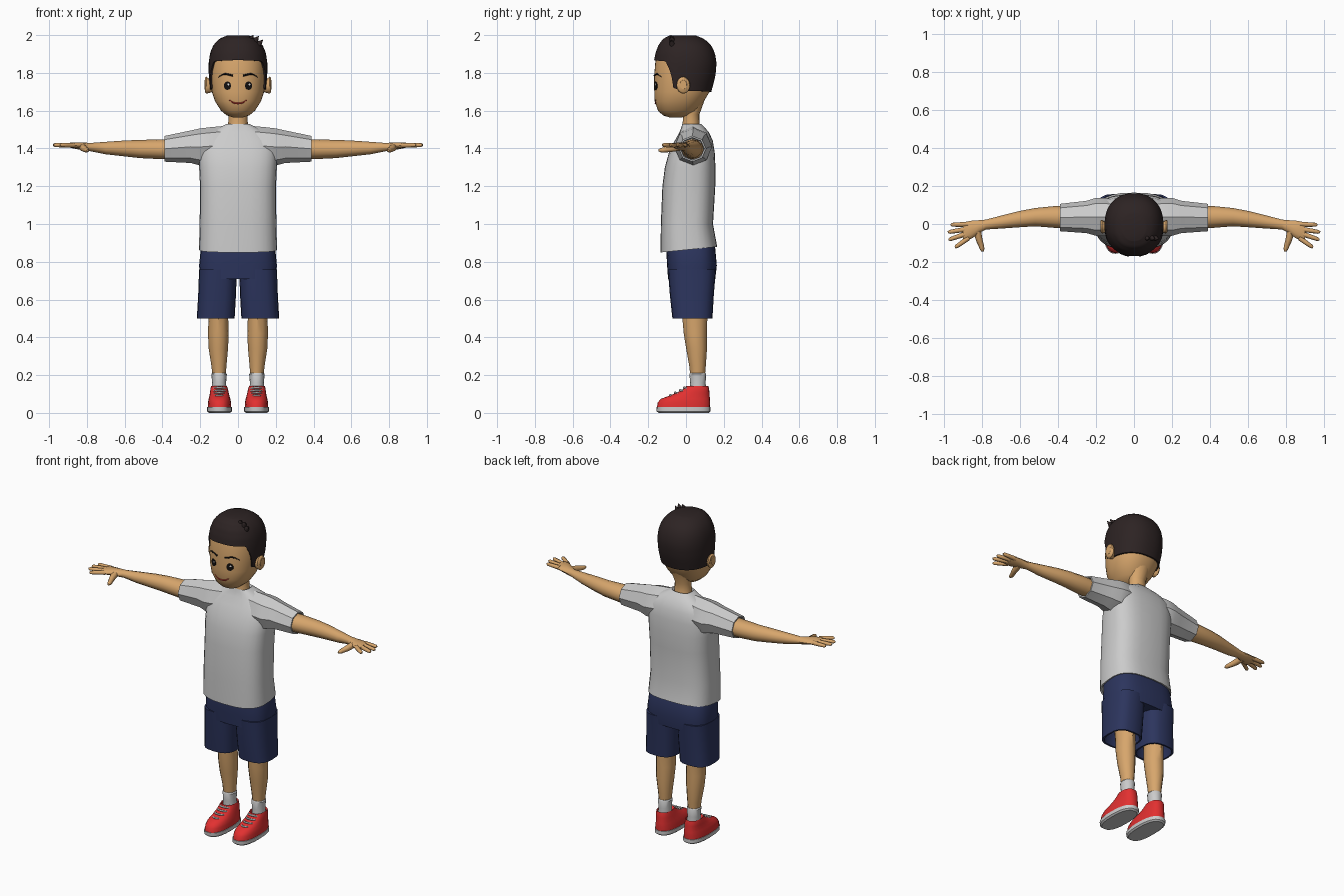
import bpy, bmesh, math
from mathutils import Vector


def material(name, r, g, b):
    m = bpy.data.materials.new(name)
    m.diffuse_color = (r, g, b, 1)
    return m


SKIN = material("skin", 0.68, 0.38, 0.15)
HAIR = material("dark hair", 0.026, 0.017, 0.017)
SHIRT = material("light grey cloth", 0.6, 0.6, 0.6)
NAVY = material("navy cloth", 0.025, 0.035, 0.11)
RED = material("red shoe", 0.76, 0.03, 0.03)
GREY = material("lace grey", 0.36, 0.36, 0.36)
BLACK = material("black", 0.006, 0.005, 0.005)
WHITE = material("white", 0.85, 0.85, 0.85)
LIP = material("lip red", 0.55, 0.04, 0.03)


def spow(v, e):
    return math.copysign(abs(v) ** (2 / e), v)


def skin_rings(name, rings, mat, mirror=False, angle=35):
    """Mesh from equal-length rings of points, capped at both ends."""
    bm = bmesh.new()
    rows = [[bm.verts.new(p) for p in r] for r in rings]
    n = len(rows[0])
    for a, b in zip(rows, rows[1:]):
        for i in range(n):
            j = (i + 1) % n
            bm.faces.new((a[i], a[j], b[j], b[i]))
    bm.faces.new(rows[0])
    bm.faces.new(rows[-1])
    bmesh.ops.recalc_face_normals(bm, faces=bm.faces)
    me = bpy.data.meshes.new(name)
    bm.to_mesh(me)
    bm.free()
    me.materials.append(mat)
    ob = bpy.data.objects.new(name, me)
    bpy.context.collection.objects.link(ob)
    bpy.ops.object.select_all(action='DESELECT')
    bpy.context.view_layer.objects.active = ob
    ob.select_set(True)
    bpy.ops.object.shade_smooth_by_angle(angle=math.radians(angle))
    if mirror:
        mod = ob.modifiers.new("Mirror", 'MIRROR')
        mod.use_mirror_merge = False
    return ob


def loft(name, secs, mat, n=16, e=2.0, axis='z', **kw):
    """secs: (position on axis, centre a, centre b, radius a, radius b)."""
    rings = []
    for p, ca, cb, ra, rb in secs:
        ring = []
        for i in range(n):
            t = 2 * math.pi * i / n
            a, b = ca + ra * spow(math.cos(t), e), cb + rb * spow(math.sin(t), e)
            ring.append((a, b, p) if axis == 'z' else (p, a, b))
        rings.append(ring)
    return skin_rings(name, rings, mat, **kw)


def span(z, front, back, rx, cx=0.0):
    return (z, cx, (front + back) / 2, rx, (back - front) / 2)


def tube(name, pts, r, mat, taper=None, smooth=True):
    cu = bpy.data.curves.new(name, 'CURVE')
    cu.dimensions = '3D'
    cu.bevel_depth, cu.bevel_resolution, cu.use_fill_caps = r, 2, True
    cu.resolution_u = 6
    sp = cu.splines.new('NURBS' if smooth else 'POLY')
    sp.points.add(len(pts) - 1)
    for i, p in enumerate(pts):
        sp.points[i].co = (*p, 1)
        sp.points[i].radius = taper[i] if taper else 1
    if smooth:
        sp.order_u, sp.use_endpoint_u = 3, True
    cu.materials.append(mat)
    ob = bpy.data.objects.new(name, cu)
    bpy.context.collection.objects.link(ob)


# Head outline: z, front y, back y, half width
HEAD = [(1.565, -.09, -.02, .03), (1.575, -.122, .02, .06), (1.6, -.148, .06, .09),
        (1.65, -.166, .095, .122), (1.7, -.168, .125, .138), (1.78, -.169, .147, .146),
        (1.85, -.163, .153, .146), (1.9, -.153, .143, .138), (1.94, -.137, .122, .12),
        (1.97, -.112, .085, .09), (1.985, -.08, .045, .05)]
E = 2.25


def interp(table, x):
    for a, b in zip(table, table[1:]):
        if x <= b[0]:
            f = max(0, (x - a[0]) / (b[0] - a[0]))
            return [p + (q - p) * f for p, q in zip(a[1:], b[1:])]
    return table[-1][1:]


def head_point(z, t, off):
    f, b, rx = interp(HEAD, z)
    return [(rx + off) * spow(math.sin(t), E),
            (f + b) / 2 - ((b - f) / 2 + off) * spow(math.cos(t), E), z]


def on_face(x, z, off=0.002):
    f, b, rx = interp(HEAD, z)
    return (x, (f + b) / 2 - (b - f) / 2 * (1 - abs(x / rx) ** E) ** (1 / E) - off, z)


loft("head", [span(*h) for h in HEAD[:9]], SKIN, n=40, e=E, angle=60)
loft("neck", [(1.48, 0, .03, .058, .055), (1.53, 0, .027, .052, .045),
              (1.58, 0, .028, .05, .043), (1.66, 0, .04, .07, .06)], SKIN)

# Hair shell follows the head above a hairline that varies with the angle from the front
LINE = [(0, 1.868), (54, 1.862), (68, 1.8), (75, 1.72), (95, 1.705), (180, 1.70)]
N, rows = 72, []
for k in range(-1, 15):
    u = 1 - (1 - max(k, 0) / 14) ** 1.6
    ring = []
    for i in range(N):
        t = 2 * math.pi * i / N
        low = interp(LINE, math.degrees(min(t, 2 * math.pi - t)))[0]
        p = head_point(low + (1.985 - low) * u, t, -.012 if k < 0 else .009)
        p[2] += .012 * u
        ring.append(p)
    rows.append(ring)
skin_rings("hair", rows, HAIR, angle=50)
for x, dx, z in ((.06, .02, 2.0), (.085, .025, 1.995), (.1, .032, 1.975)):
    tube("hair_spike", [(x, -.07, z - .04), (x + dx * .5, -.075, z - .015), (x + dx, -.08, z)],
         .018, HAIR, [1, .7, .05], False)

# Ears
loft("ear", [(.13, -.02, 1.73, .02, .028), (.15, -.018, 1.73, .026, .036),
             (.168, -.014, 1.735, .036, .045), (.176, -.012, 1.737, .03, .038)],
     SKIN, axis='x', mirror=True, angle=60)
loft("ear_hollow", [(.174, -.014, 1.738, .02, .026), (.177, -.014, 1.738, .018, .024)],
     SKIN, axis='x', mirror=True)


# Face plates
def disc(name, cx, cz, rx, rz, off, mat):
    rings = [[on_face(cx + rx * math.cos(i * math.pi / 10), cz + rz * math.sin(i * math.pi / 10), o)
              for i in range(20)] for o in (-.002, off)]
    skin_rings(name, rings, mat)


for s in (1, -1):
    disc("eye", s * .056, 1.732, .019, .022, .003, BLACK)
    disc("eye_glint", s * .056 + .005, 1.739, .005, .005, .0045, WHITE)
    brow = [(.026, 1.785), (.055, 1.793), (.08, 1.795), (.105, 1.776)]
    tube("eyebrow", [on_face(s * x, z, 0) for x, z in brow], .005, BLACK, [1, 1, .9, .3])
tube("mouth", [on_face(x, z, 0) for x, z in
               ((-.047, 1.658), (-.03, 1.643), (0, 1.637), (.03, 1.643), (.047, 1.658))],
     .004, LIP, [.5, 1, 1.2, 1, .5])

# Shirt body with a hem that is lower at the front, and sleeves
shirt = loft("shirt", [span(.92, -.1, .14, .18), span(.866, -.125, .155, .197),
                       span(.863, -.135, .165, .207), span(1.0, -.133, .143, .203),
                       span(1.2, -.125, .155, .201), span(1.3, -.112, .156, .206),
                       span(1.38, -.09, .152, .208), span(1.44, -.06, .142, .195),
                       span(1.485, -.035, .122, .15), span(1.51, -.025, .1, .1),
                       span(1.53, -.02, .08, .06), span(1.515, -.012, .07, .05)],
             SHIRT, n=28, e=2.8)
for v in shirt.data.vertices:
    if v.co.z < .9:
        v.co.z += .1 * v.co.y
loft("sleeve", [(.06, .035, 1.42, .08, .1), (.15, .038, 1.412, .1, .1),
                (.2, .038, 1.408, .1, .098), (.25, .037, 1.409, .085, .086),
                (.39, .034, 1.398, .072, .068), (.39, .034, 1.398, .064, .06),
                (.36, .034, 1.398, .06, .056)], SHIRT, n=8, axis='x', mirror=True, angle=25)

# Shorts
loft("shorts_waist", [span(.71, -.095, .155, .2), span(.78, -.1, .163, .206),
                      span(.87, -.105, .155, .197), span(.91, -.1, .14, .185)],
     NAVY, n=28, e=3)
loft("shorts_leg", [span(.6, -.05, .12, .08, .115), span(.5, -.06, .13, .09, .118),
                    span(.5, -.072, .14, .1, .118), span(.62, -.085, .147, .1, .111),
                    span(.76, -.096, .158, .1, .106)], NAVY, n=20, e=2.8, mirror=True)

# Legs, socks
loft("leg", [(.64, .108, .045, .06, .072), (.5, .104, .047, .052, .066),
             (.42, .104, .049, .055, .061), (.34, .104, .056, .051, .055),
             (.25, .101, .061, .04, .044), (.18, .1, .062, .033, .037)],
     SKIN, n=12, mirror=True)
loft("sock", [(.1, .1, .063, .04, .045), (.16, .1, .063, .037, .041),
              (.205, .1, .062, .041, .044), (.212, .1, .062, .036, .04)],
     SHIRT, mirror=True)

# Shoes
loft("shoe_sole", [span(0, -.145, .12, .056, .098), span(.008, -.155, .13, .065, .098),
                   span(.03, -.157, .13, .065, .098)], SHIRT, n=24, e=2.5, mirror=True)
loft("shoe", [span(.025, -.154, .127, .062, .098), span(.055, -.15, .128, .061, .098),
              span(.075, -.132, .127, .057, .098), span(.09, -.09, .125, .053, .098),
              span(.11, -.042, .124, .049, .099), span(.128, -.012, .122, .046, .1),
              span(.142, .002, .118, .042, .1), span(.125, .015, .11, .036, .1)],
     RED, n=24, e=2.4, mirror=True, angle=45)
for s in (1, -1):
    for y, z, w in ((-.085, .093, .028), (-.058, .107, .031), (-.032, .12, .032), (-.01, .134, .032)):
        tube("lace", [(s * .099 - w, y + .022, z - .008), (s * .099 - w * .6, y, z),
                      (s * .099 + w * .6, y, z), (s * .099 + w, y + .022, z - .008)], .006, GREY)

# Arms with palms, fingers and thumbs
loft("arm", [(.33, .034, 1.396, .06, .054), (.42, .037, 1.396, .057, .052),
             (.52, .036, 1.397, .048, .048), (.6, .026, 1.4, .043, .042),
             (.7, .01, 1.402, .034, .033), (.78, -.003, 1.407, .026, .022),
             (.815, -.014, 1.41, .034, .021), (.85, -.028, 1.414, .046, .018),
             (.885, -.038, 1.417, .05, .014), (.9, -.038, 1.418, .042, .009)],
     SKIN, n=12, axis='x', mirror=True)
FINGERS = [((.875, -.002), (.965, -.004)), ((.885, -.028), (.98, -.043)),
           ((.885, -.052), (.976, -.083)), ((.87, -.073), (.942, -.124))]
for s in (1, -1):
    for a, b in FINGERS:
        a, b = Vector((s * a[0], a[1], 1.417)), Vector((s * b[0], b[1], 1.418))
        tube("finger", [a, a.lerp(b, .5), a.lerp(b, .9), b], .012, SKIN, [1.1, 1, .85, .4], False)
    tube("thumb", [(s * .825, -.03, 1.408), (s * .818, -.075, 1.4), (s * .805, -.11, 1.393),
                   (s * .798, -.135, 1.39), (s * .796, -.145, 1.39)],
         .016, SKIN, [1.2, 1.15, .9, .75, .35])
